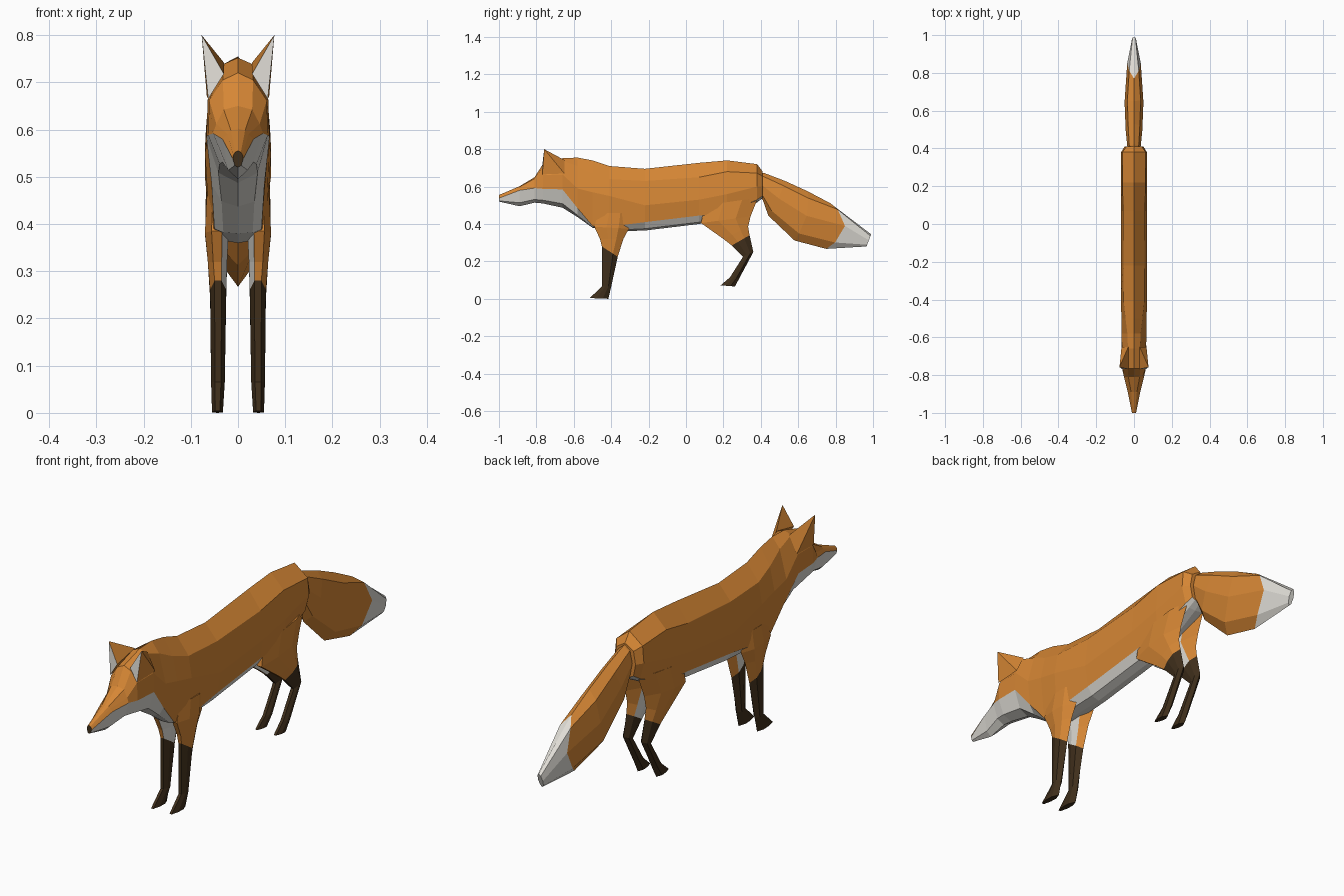
import bpy, bmesh

if "Cube" in bpy.data.objects:
    bpy.data.objects.remove(bpy.data.objects["Cube"])

def material(name, rgb):
    m = bpy.data.materials.new(name)
    m.diffuse_color = (*rgb, 1)
    m.use_nodes = True
    m.node_tree.nodes["Principled BSDF"].inputs["Base Color"].default_value = m.diffuse_color
    return m

MATS = [material("orange fur", (0.67, 0.24, 0.035)),
        material("white fur", (0.74, 0.72, 0.67)),
        material("dark brown fur", (0.05, 0.028, 0.011))]
ORANGE, WHITE, BROWN = 0, 1, 2

def finish(name, bm):
    bm.normal_update()
    me = bpy.data.meshes.new(name)
    bm.to_mesh(me)
    bm.free()
    for m in MATS:
        me.materials.append(m)
    ob = bpy.data.objects.new(name, me)
    bpy.context.collection.objects.link(ob)
    return ob

def loft(name, rings, colour, caps):
    """Skin a list of equal rings; colour(ring, band) picks the material."""
    bm = bmesh.new()
    vr = [[bm.verts.new(p) for p in r] for r in rings]
    n = len(rings[0])
    for i in range(len(vr) - 1):
        for k in range(n):
            j = (k + 1) % n
            f = bm.faces.new((vr[i][k], vr[i][j], vr[i + 1][j], vr[i + 1][k]))
            f.material_index = colour(i, k)
    for r, c in zip((vr[0], vr[-1]), caps):
        bm.faces.new(r).material_index = c
    bmesh.ops.recalc_face_normals(bm, faces=bm.faces)
    return finish(name, bm)

def lerp(a, b, t):
    return a + (b - a) * t

# Head and body: y, top z, shoulder x z, side x z, lower edge x z, underside z
BODY = [
    (-1.0, .555, .006, .552, .010, .546, .011, .538, .520),
    (-.89, .602, .015, .598, .022, .590, .033, .580, .495),
    (-.81, .650, .030, .642, .046, .612, .053, .592, .514),
    (-.765, .720, .032, .705, .061, .662, .063, .588, .510),
    (-.66, .752, .032, .738, .064, .665, .067, .585, .487),
    (-.58, .755, .035, .710, .066, .590, .056, .485, .437),
    (-.50, .740, .045, .670, .066, .570, .050, .390, .380),
    (-.41, .710, .055, .640, .070, .550, .060, .385, .360),
    (-.22, .695, .056, .630, .070, .500, .056, .410, .365),
    (.07, .727, .058, .650, .070, .530, .056, .445, .400),
    (.22, .740, .061, .680, .070, .560, .060, .460, .430),
    (.38, .720, .062, .672, .068, .600, .050, .530, .515),
    (.41, .680, .040, .655, .050, .600, .040, .550, .540),
]
rings = []
for y, zt, xs, zs, xm, zm, xl, zl, zb in BODY:
    half = [(xs, zs), (xm, zm), (xl, zl), (xl * .62, lerp(zb, zl, .22))]
    rings.append([(0, y, zt)] + [(x, y, z) for x, z in half] + [(0, y, zb)]
                 + [(-x, y, z) for x, z in reversed(half)])
loft("head_and_body", rings,
     lambda i, k: WHITE if 3 <= k <= 6 else ORANGE, (BROWN, ORANGE))

# Legs: front y z, back y z, inner x, outer x; brown from a given ring down
FRONT = [
    (-.47, .46, -.30, .46, .022, .066),
    (-.49, .385, -.305, .375, .020, .070),
    (-.46, .32, -.335, .32, .023, .064),
    (-.45, .28, -.365, .225, .025, .059),
    (-.45, .065, -.40, .065, .028, .057),
    (-.515, .004, -.415, .0, .032, .055),
]
HIND = [
    (.10, .50, .385, .54, .018, .066),
    (.08, .405, .345, .44, .020, .069),
    (.20, .32, .332, .385, .024, .064),
    (.245, .285, .34, .34, .026, .060),
    (.305, .225, .36, .25, .028, .057),
    (.235, .115, .285, .11, .028, .056),
    (.185, .072, .262, .066, .032, .055),
]

def leg(name, sections, side):
    rings = []
    for yf, zf, yb, zb, xi, xo in sections:
        def pt(x, t):
            return (side * x, lerp(yf, yb, t), lerp(zf, zb, t))
        c = (xi + xo) / 2
        w = (xo - xi) * .22
        rings.append([pt(c - w, 0), pt(c + w, 0), pt(xo, .35), pt(xo, .7),
                      pt(c, 1), pt(xi, .7), pt(xi, .35)])
    def colour(i, k):
        if i >= 3:
            return BROWN
        return WHITE if k in (5, 6) else ORANGE   # pale inner side
    loft(name, rings, colour, (ORANGE, BROWN))

for side, tag in ((1, "left"), (-1, "right")):
    leg("front_leg_" + tag, FRONT, side)
    leg("hind_leg_" + tag, HIND, side)

# Ears: pointed shells with a pale front
for side, tag in ((1, "left"), (-1, "right")):
    bm = bmesh.new()
    pts = [(.030, -.768, .718), (.063, -.768, .665), (.066, -.65, .67),
           (.030, -.65, .742), (.077, -.758, .80)]
    v = [bm.verts.new((side * x, y, z)) for x, y, z in pts]
    for k in range(4):
        f = bm.faces.new((v[k], v[(k + 1) % 4], v[4]))
        f.material_index = WHITE if k == 0 else ORANGE
    bm.faces.new(v[:4])
    bmesh.ops.recalc_face_normals(bm, faces=bm.faces)
    finish("ear_" + tag, bm)

# Tail: top y z, bottom y z, half width, backward bulge of the ring's middle
TAIL = [
    (.37, .68, .38, .56, .025, 0),
    (.42, .672, .41, .53, .036, 0),
    (.53, .63, .44, .445, .044, .01),
    (.65, .575, .58, .312, .050, .03),
    (.77, .512, .75, .267, .036, .09),
    (.99, .345, .965, .28, .011, .0),
]
rings = []
for yt, zt, yb, zb, w, bulge in TAIL:
    half = [(w * f, lerp(yt, yb, t) + bulge * f * f, lerp(zt, zb, t))
            for f, t in ((.7, .14), (1, .5), (.7, .86))]
    rings.append([(0, yt, zt)] + half + [(0, yb, zb)]
                 + [(-x, y, z) for x, y, z in reversed(half)])
loft("tail", rings, lambda i, k: WHITE if i == 4 else ORANGE, (ORANGE, WHITE))
